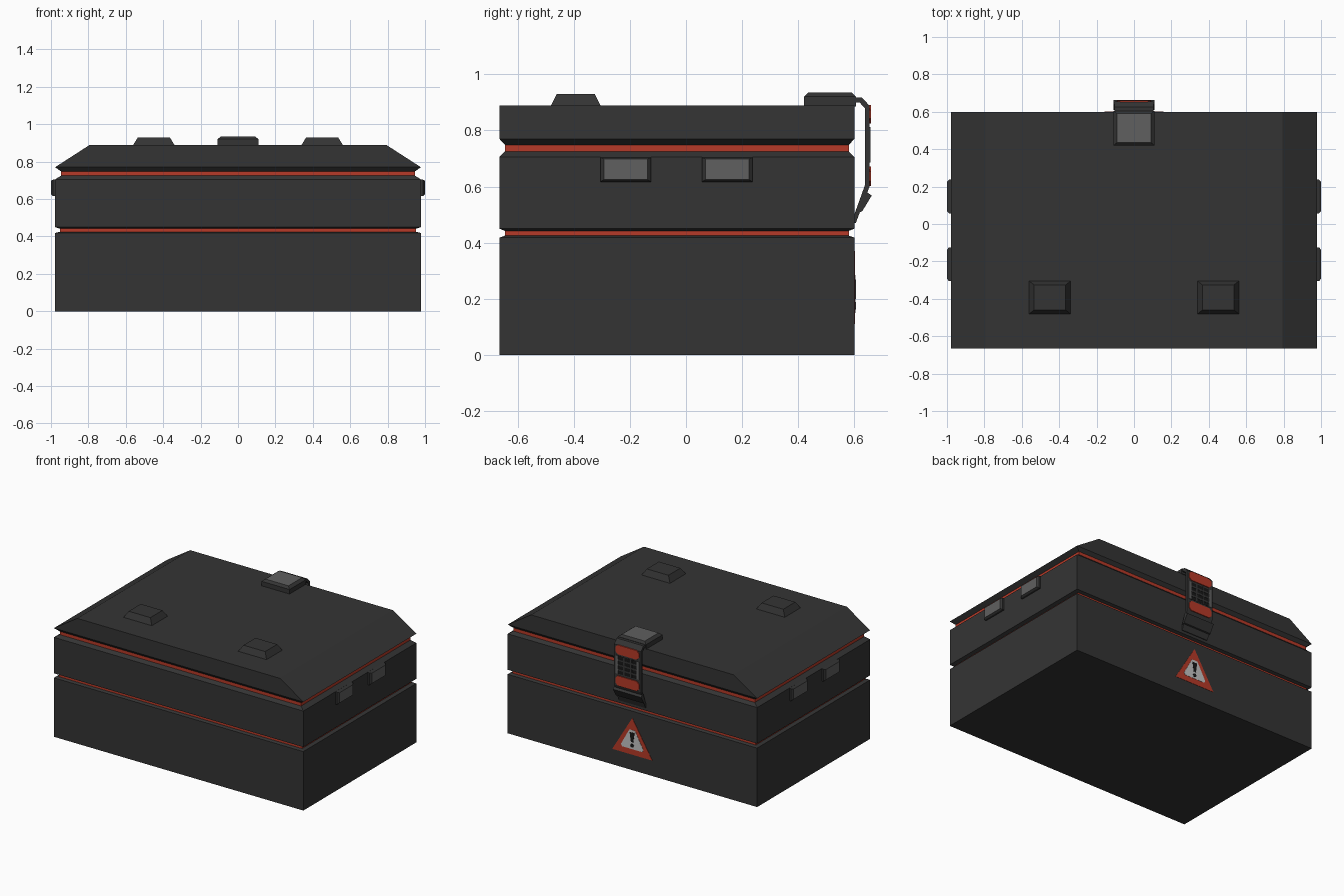
import bpy, bmesh, math

if "Cube" in bpy.data.objects:
    bpy.data.objects.remove(bpy.data.objects["Cube"])


def material(name, r, g, b):
    m = bpy.data.materials.new(name)
    m.diffuse_color = (r, g, b, 1)
    m.use_nodes = True
    m.node_tree.nodes["Principled BSDF"].inputs["Base Color"].default_value = m.diffuse_color
    return m


CHARCOAL = material("charcoal", 0.034, 0.034, 0.034)
RED = material("signal red", 0.47, 0.042, 0.021)
GREY = material("worn grey", 0.115, 0.115, 0.115)
BLACK = material("black", 0.009, 0.009, 0.009)
WHITE = material("off white", 0.55, 0.55, 0.55)


def loft(name, rings, mat, end_mat=None, caps=(True, True)):
    """Skin a list of point rings; the last cap may have its own material."""
    bm = bmesh.new()
    vs = [[bm.verts.new(p) for p in r] for r in rings]
    n = len(rings[0])
    for a, b in zip(vs, vs[1:]):
        for i in range(n):
            j = (i + 1) % n
            bm.faces.new((a[i], a[j], b[j], b[i]))
    if caps[0]:
        bm.faces.new(vs[0][::-1])
    if caps[1]:
        f = bm.faces.new(vs[-1])
        f.material_index = 1 if end_mat else 0
    if all(caps):
        bmesh.ops.recalc_face_normals(bm, faces=bm.faces[:])
    me = bpy.data.meshes.new(name)
    bm.to_mesh(me)
    bm.free()
    me.materials.append(mat)
    if end_mat:
        me.materials.append(end_mat)
    ob = bpy.data.objects.new(name, me)
    bpy.context.collection.objects.link(ob)
    return ob


def rect(x0, x1, y0, y1):
    return [(x0, y0), (x1, y0), (x1, y1), (x0, y1)]


def at_z(pts, z):
    return [(x, y, z) for x, y in pts]


def at_y(pts, y):
    return [(x, y, z) for x, z in pts]


def at_x(pts, x):
    return [(x, y, z) for y, z in pts]


# ---- Case: stacked sections, each a loft of rectangles (z, half width, y inset)
def section(name, steps, mat, caps=(False, False)):
    loft(name, [at_z(rect(-hx, hx, -0.665 + i, 0.60 - i), z) for z, hx, i in steps],
         mat, caps=caps)


section("lower_case", [(0, .978, 0), (.418, .978, 0), (.425, .953, .02)], CHARCOAL, (True, False))
section("lower_seal", [(.425, .953, .02), (.442, .953, .02)], RED)
section("upper_case", [(.442, .953, .02), (.45, .978, 0), (.705, .978, 0), (.725, .946, .02)], CHARCOAL)
section("lid_seal", [(.725, .946, .02), (.748, .946, .02)], RED)
section("lid", [(.748, .946, .02), (.77, .978, 0), (.888, .795, 0)], CHARCOAL, (False, True))

# ---- Lid bumpers
for s, side in ((-1, "left"), (1, "right")):
    c = s * 0.45
    loft(side + "_lid_bumper",
         [at_z(rect(c - .113, c + .113, -.483, -.303), .885),
          at_z(rect(c - .085, c + .085, -.46, -.325), .93)], CHARCOAL)

    # ---- Side grips with grey outer faces
    for y in (-0.215, 0.147):
        loft(side + "_grip",
             [at_x(rect(y - .09, y + .09, .615, .705), s * .975),
              at_x(rect(y - .09, y + .09, .617, .703), s * .99),
              at_x(rect(y - .077, y + .077, .625, .698), s * 1.0)], CHARCOAL, GREY)

# ---- Latch housing on the lid, grey pad on top
loft("latch_housing",
     [at_z(rect(-.11, .11, .42, .605), .885),
      at_z(rect(-.11, .11, .42, .605), .92),
      at_z(rect(-.09, .09, .436, .59), .935)], CHARCOAL, GREY)

# ---- Latch strap: bent profile standing off the back wall
strap = [(.59, .918), (.626, .918), (.654, .888), (.654, .60), (.605, .47), (.595, .47),
         (.595, .487), (.637, .603), (.637, .88), (.618, .90), (.59, .90)]
loft("latch_strap", [at_x(strap, -.105), at_x(strap, .105)], CHARCOAL)
tail = [(.64, .583), (.662, .568), (.628, .512), (.61, .505)]
loft("latch_pull", [at_x(tail, -.11), at_x(tail, .11)], CHARCOAL)


def plate(name, pts, y0, y1, mat):
    loft(name, [at_y(pts, y0), at_y(pts, y1)], mat)


def chamfered(hx, z0, z1, c):
    return [(-hx + c, z0), (hx - c, z0), (hx, z0 + c), (hx, z1 - c),
            (hx - c, z1), (-hx + c, z1), (-hx, z1 - c), (-hx, z0 + c)]


# ---- Red pads with dark surrounds
for z0, z1, part in ((.825, .89, "upper"), (.602, .672, "lower")):
    plate(part + "_latch_pad", chamfered(.092, z0, z1, .018), .652, .660, RED)

# ---- Grille between the pads
plate("grille_backing", rect(-.09, .09, .685, .813), .652, .655, BLACK)
for x in (-.083, .083):
    plate("grille_side_rail", rect(x - .011, x + .011, .685, .813), .654, .658, GREY)
for x in (-.028, .028):
    plate("grille_post", rect(x - .006, x + .006, .685, .813), .654, .657, CHARCOAL)
for z in (.715, .749, .783):
    plate("grille_bar", rect(-.075, .075, z - .006, z + .006), .654, .657, CHARCOAL)

# ---- Warning triangle on the back wall
plate("warning_triangle", [(-.157, .11), (.157, .11), (0, .37)], .597, .602, RED)
plate("warning_field", [(-.078, .15), (.078, .15), (.088, .165), (.022, .285),
                        (-.022, .285), (-.088, .165)], .600, .6035, WHITE)
plate("warning_stroke", [(-.009, .2), (.009, .2), (.019, .268), (-.019, .268)], .602, .605, BLACK)
dot = [(.014 * math.cos(i * math.pi / 4), .175 + .014 * math.sin(i * math.pi / 4)) for i in range(8)]
plate("warning_dot", dot, .602, .605, BLACK)
